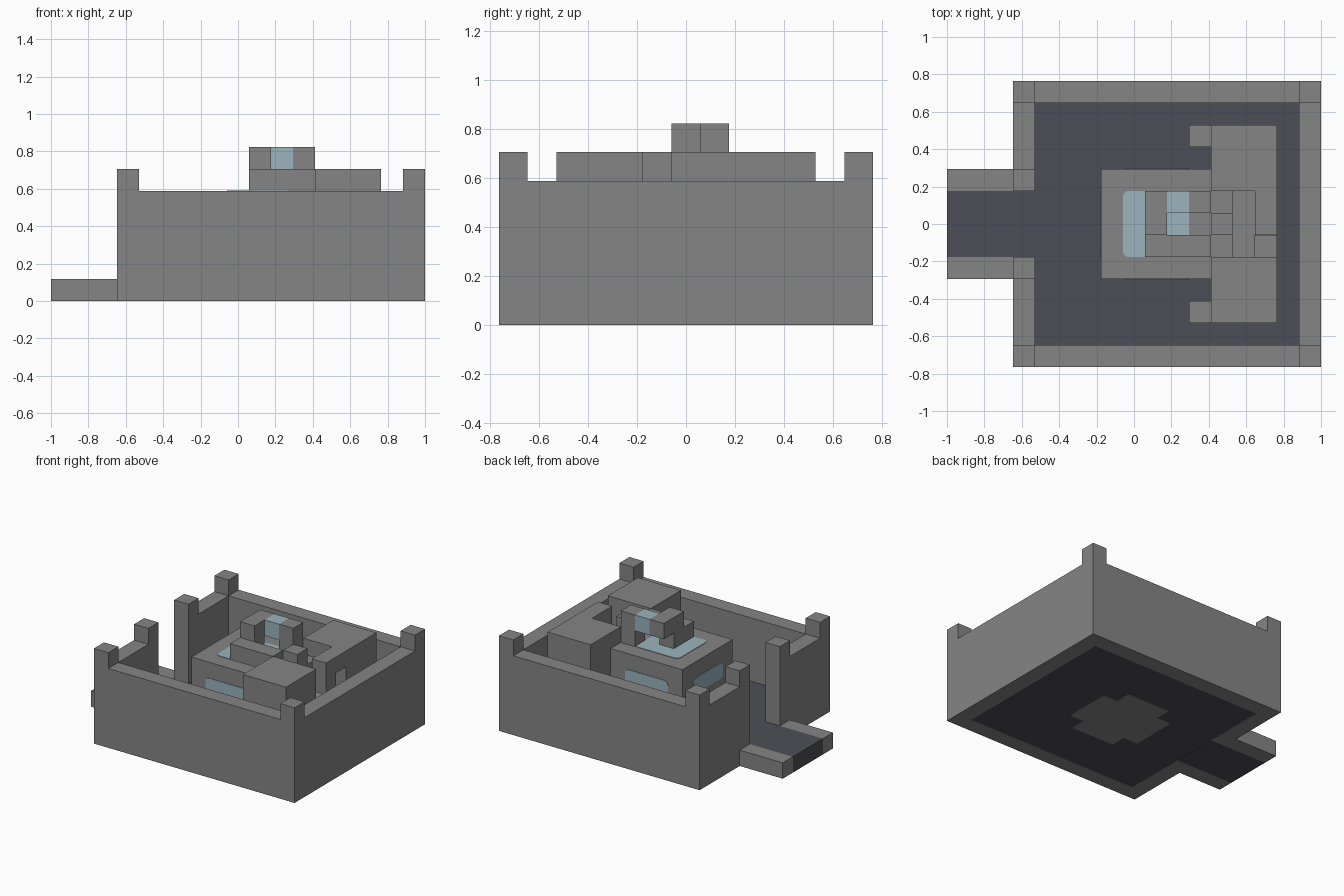
import bpy, bmesh
from mathutils import Vector

if "Cube" in bpy.data.objects:
    bpy.data.objects.remove(bpy.data.objects["Cube"])

U = 2 / 17                                 # one building block
ORIGIN = Vector((-1, -6.5 * U, 0))


def material(name, color):
    m = bpy.data.materials.new(name)
    m.use_nodes = True
    m.diffuse_color = (*color, 1)
    m.node_tree.nodes["Principled BSDF"].inputs["Base Color"].default_value = (*color, 1)
    return m


STONE = material("grey stone", (0.235, 0.235, 0.235))
PAVING = material("dark paving", (0.076, 0.076, 0.095))
GLASS = material("pale blue glass", (0.328, 0.456, 0.515))


def blocks(name, mat, *boxes, round_axis=None):
    """Boxes given as (x0, x1, y0, y1, z0, z1) in block units."""
    bm = bmesh.new()
    for b in boxes:
        lo = ORIGIN + Vector(b[0::2]) * U
        hi = ORIGIN + Vector(b[1::2]) * U
        new = bmesh.ops.create_cube(bm, size=1)["verts"]
        for v in new:
            v.co = (lo + hi) / 2 + v.co * (hi - lo)
    if round_axis is not None:
        edges = [e for e in bm.edges
                 if abs((e.verts[0].co - e.verts[1].co).normalized()[round_axis]) > 0.9]
        bmesh.ops.bevel(bm, geom=edges, offset=0.25 * U, segments=3, profile=0.5, affect='EDGES')
    mesh = bpy.data.meshes.new(name)
    bm.to_mesh(mesh)
    bm.free()
    mesh.materials.append(mat)
    obj = bpy.data.objects.new(name, mesh)
    bpy.context.collection.objects.link(obj)
    return obj


T = 0.03                                   # thickness of thin plates, in blocks

# Ground and entrance path
blocks("courtyard_floor", PAVING, (4, 16, 1, 12, T, 1))
blocks("entrance_path", PAVING, (0, 4, 5, 8, 0, 1))
blocks("foundation_cross", STONE, (7, 12, 5, 8, 0, T), (8, 11, 4, 5, 0, T), (8, 11, 8, 9, 0, T))

# Outer walls with raised corners
blocks("back_wall", STONE, (4, 16, 12, 13, 0, 5))
blocks("front_wall", STONE, (4, 16, 0, 1, 0, 5))
blocks("left_wall", STONE, (16, 17, 1, 12, 0, 5))
for x in (3, 16):
    for y in (0, 12):
        blocks("corner_post", STONE, (x, x + 1, y, y + 1, 0, 6))

# Gate side: wall piece, gate post and path kerb on each half
for wall_y, post_y in ((1, 4), (9, 8)):
    blocks("gate_wall", STONE, (3, 4, wall_y, wall_y + 3, 0, 5))
    blocks("gate_post", STONE, (3, 4, post_y, post_y + 1, 0, 6))
    blocks("path_kerb", STONE, (0, 3, post_y, post_y + 1, 0, 1))

# Central keep with its windows
blocks("keep", STONE, (7, 12, 4, 9, 1, 5))
blocks("keep_skylight", GLASS, (8, 11, 5, 8, 5 - T, 5 + T), round_axis=2)
blocks("keep_gate_window", GLASS, (7 - T, 7 + T, 5, 8, 3, 4), round_axis=0)
for y in (4, 9):
    blocks("keep_side_window", GLASS, (8, 11, y - T, y + T, 3, 4), round_axis=1)

# Rear towers with low buttresses
for tower_y, buttress_y in ((2, 2), (8, 10)):
    blocks("rear_tower", STONE, (12, 15, tower_y, tower_y + 3, 1, 6))
    blocks("buttress", STONE, (11, 12, buttress_y, buttress_y + 1, 1, 3))

# Stair well between the towers
for x, top in ((14, 3), (13, 4), (12, 5)):
    blocks("outer_step", STONE, (x, x + 1, 5, 6, 1, top))
blocks("stair_pillar", STONE, (14, 15, 6, 7, 1, 6))
blocks("stair_window", GLASS, (14, 15, 6 - T, 6 + T, 3, 4), round_axis=1)
blocks("doorway_step", STONE, (14, 15, 7, 8, 1, 3))
blocks("doorway_lintel", STONE, (14, 15, 7, 8, 5, 6))
blocks("stair_landing", STONE, (13, 14, 6, 8, 1, 4))
blocks("inner_step", STONE, (12, 13, 7, 8, 1, 5))
blocks("inner_block", STONE, (12, 13, 6, 7, 1, 6))

# Winding walkway on the keep roof
blocks("roof_ledge", STONE, (9, 12, 5, 6, 5, 6))
blocks("walkway_leg", STONE, (9, 10, 6, 7, 5, 6))
blocks("walkway_turn", STONE, (9, 10, 6, 8, 6, 7))
blocks("walkway_glass", GLASS, (10, 11, 7, 8, 6, 7))
blocks("walkway_end_pillar", STONE, (11, 12, 7, 8, 5, 7))
